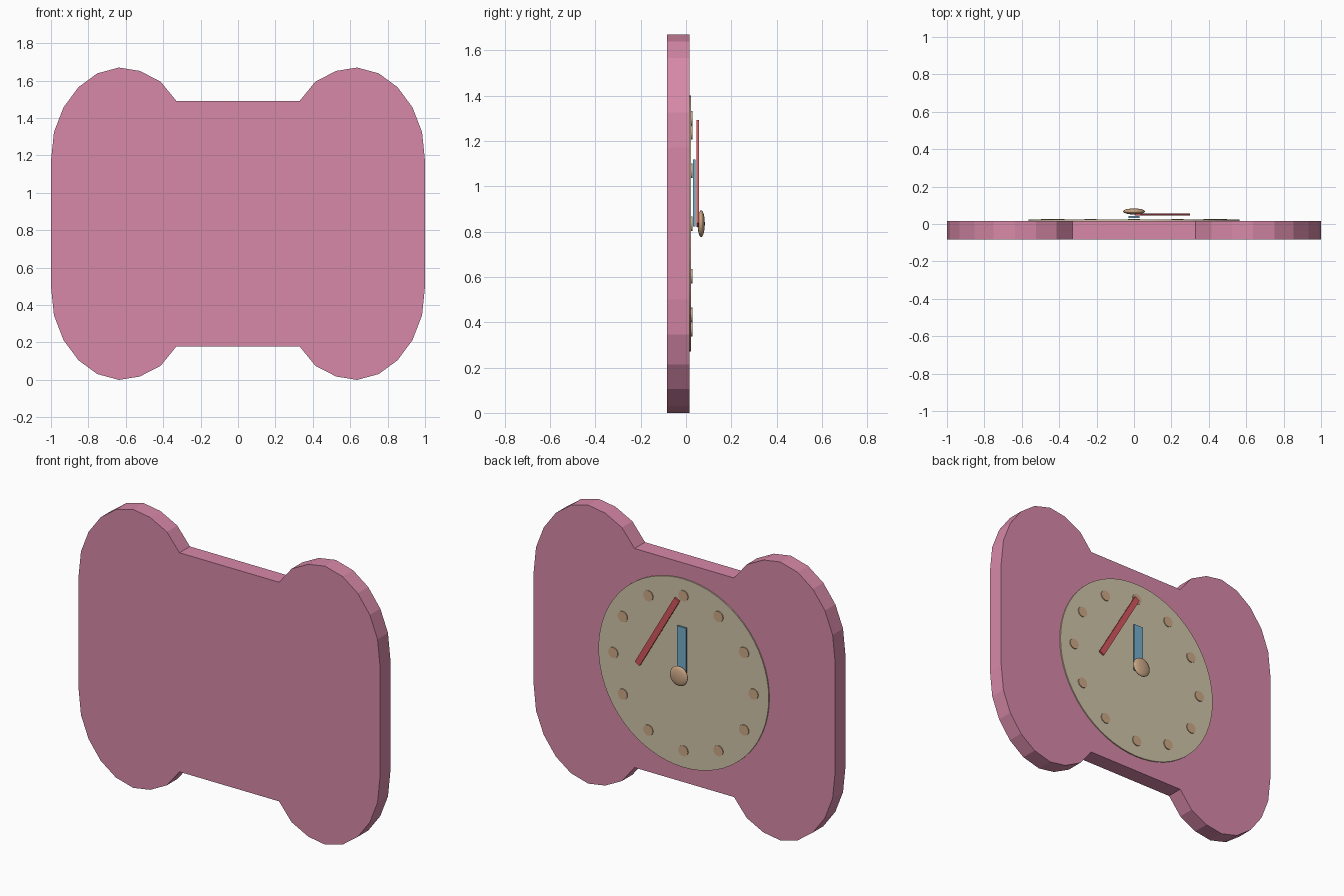
import bpy, bmesh, math
from mathutils import Matrix

if "Cube" in bpy.data.objects:
    bpy.data.objects.remove(bpy.data.objects["Cube"])

CZ = 0.835  # height of the dial centre


def material(name, rgb):
    m = bpy.data.materials.new(name)
    lin = [((c / 255 + 0.055) / 1.055) ** 2.4 for c in rgb]
    m.diffuse_color = (*lin, 1)
    m.use_nodes = True
    m.node_tree.nodes["Principled BSDF"].inputs["Base Color"].default_value = m.diffuse_color
    return m


pink = material("pink", (215, 137, 167))
cream = material("cream", (208, 197, 168))
tan = material("tan", (204, 168, 134))
red = material("red", (212, 87, 92))
blue = material("blue", (118, 174, 204))


def finish(bm, name, mat):
    bmesh.ops.recalc_face_normals(bm, faces=bm.faces)
    me = bpy.data.meshes.new(name)
    bm.to_mesh(me)
    bm.free()
    me.materials.append(mat)
    ob = bpy.data.objects.new(name, me)
    bpy.context.collection.objects.link(ob)
    return ob


def slab(name, outline, y0, y1, mat):
    """Extrude an x-z outline from y0 to y1."""
    bm = bmesh.new()
    face = bm.faces.new([bm.verts.new((x, y0, z)) for x, z in outline])
    ext = bmesh.ops.extrude_face_region(bm, geom=[face])
    verts = [v for v in ext["geom"] if isinstance(v, bmesh.types.BMVert)]
    bmesh.ops.translate(bm, verts=verts, vec=(0, y1 - y0, 0))
    return finish(bm, name, mat)


def circle(cx, cz, r, n):
    return [(cx + r * math.sin(2 * math.pi * i / n),
             cz + r * math.cos(2 * math.pi * i / n)) for i in range(n)]


def bar(cx, cz, width, length, tilt):
    c, s = math.cos(tilt), math.sin(tilt)
    corners = [(-1, -1), (1, -1), (1, 1), (-1, 1)]
    return [(cx + a * width / 2 * c - b * length / 2 * s,
             cz + a * width / 2 * s + b * length / 2 * c) for a, b in corners]


# body: one quarter of the outline, mirrored both ways
quarter = [(0.33, 0.657), (0.414, 0.76), (0.525, 0.817), (0.637, 0.835),
           (0.752, 0.804), (0.853, 0.73), (0.933, 0.622), (0.984, 0.49), (1.0, 0.335)]
right = quarter + [(x, -z) for x, z in reversed(quarter)]
outline = right + [(-x, z) for x, z in reversed(right)]
slab("clock_body", [(x, z + CZ) for x, z in outline], -0.083, 0.016, pink)

# dial and hour dots
slab("dial", circle(0, CZ, 0.565, 64), 0.016, 0.023, cream)
for i, (x, z) in enumerate(circle(0, CZ, 0.465, 12)):
    slab(f"hour_dot_{i}", circle(x, z, 0.032, 16), 0.02, 0.028, tan)

# hands
slab("hour_hand", bar(0, 0.97, 0.06, 0.297, 0), 0.031, 0.042, blue)
slab("minute_hand", bar(0.153, 1.056, 0.036, 0.525, math.radians(30)), 0.046, 0.057, red)

# centre knob
bm = bmesh.new()
bmesh.ops.create_uvsphere(bm, u_segments=24, v_segments=12, radius=1,
                          matrix=Matrix.Translation((0, 0.067, CZ))
                          @ Matrix.Diagonal((0.059, 0.016, 0.059, 1))
                          @ Matrix.Rotation(math.pi / 2, 4, 'X'))
for f in bm.faces:
    f.smooth = True
finish(bm, "centre_knob", tan)
